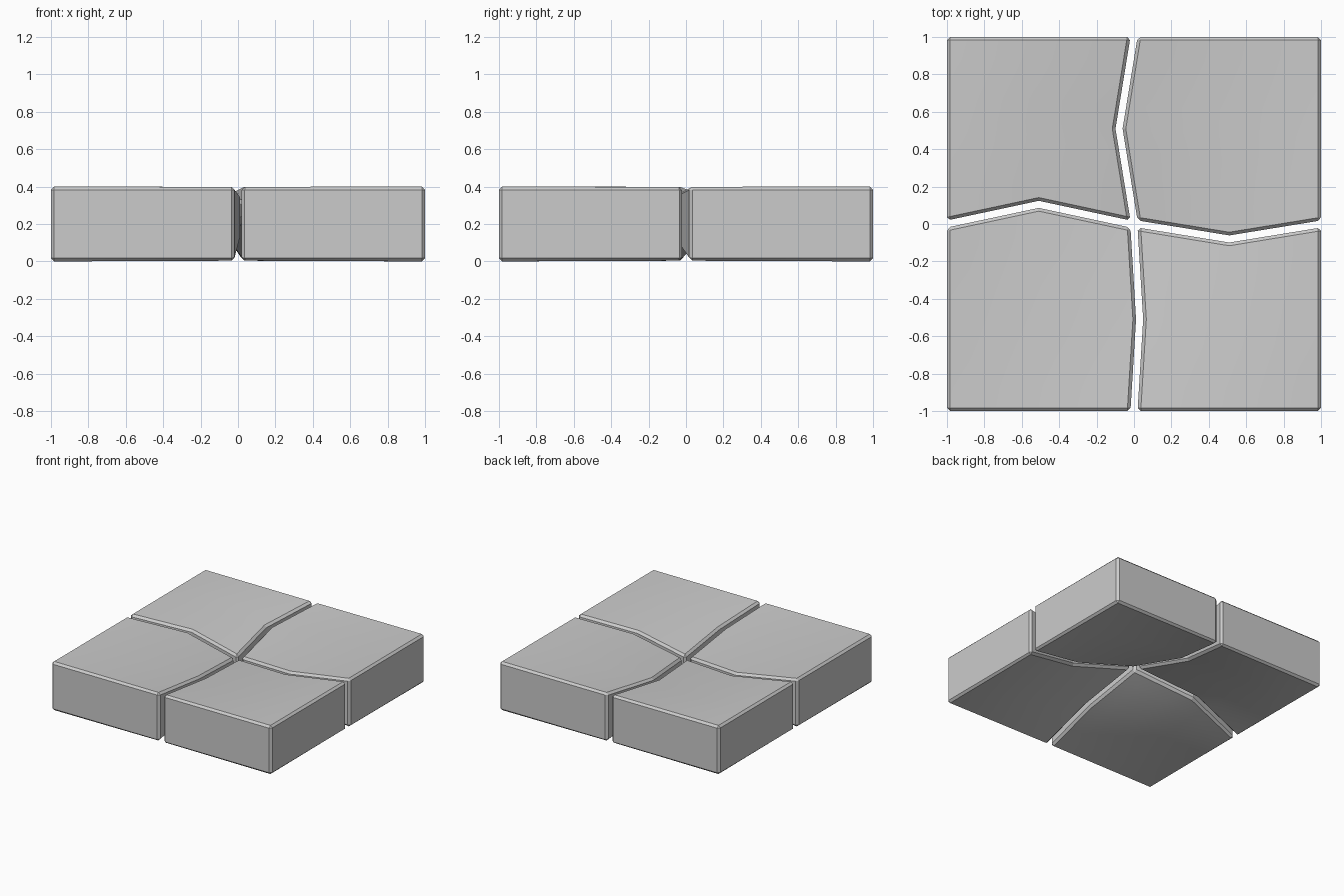
import bpy, bmesh, math

if "Cube" in bpy.data.objects:
    bpy.data.objects.remove(bpy.data.objects["Cube"])

N = 8            # surface divisions per slab side (even, so the kink lands on a vertex)
GAP = 0.019      # half width of the crack
HEIGHT = 0.4
TOP_DIP = 0.08   # sink of the top surface at the centre
BOTTOM_RISE = 0.23
BEVEL = 0.017


def tent(t):
    return 1 - abs(2 * t - 1)


def slab(name, sx, sy, kink_x, kink_y):
    """Quarter slab; kink_x / kink_y shift the middle of its two cracked sides."""
    bm = bmesh.new()
    layers = []
    for top in (False, True):
        grid = []
        for i in range(N + 1):
            row = []
            for j in range(N + 1):
                u, v = i / N, j / N
                x = sx * (GAP + (1 - GAP) * u) + kink_x * tent(v) * (1 - u)
                y = sy * (GAP + (1 - GAP) * v) + kink_y * tent(u) * (1 - v)
                w = (1 - u) * (1 - v)
                z = HEIGHT - TOP_DIP * w if top else BOTTOM_RISE * w
                row.append(bm.verts.new((x, y, z)))
            grid.append(row)
        layers.append(grid)
        for i in range(N):
            for j in range(N):
                bm.faces.new((grid[i][j], grid[i + 1][j],
                              grid[i + 1][j + 1], grid[i][j + 1]))
    # side walls around the border
    ring = ([(i, 0) for i in range(N)] + [(N, j) for j in range(N)]
            + [(i, N) for i in range(N, 0, -1)] + [(0, j) for j in range(N, 0, -1)])
    low, high = layers
    for (a, b), (c, d) in zip(ring, ring[1:] + ring[:1]):
        bm.faces.new((low[a][b], low[c][d], high[c][d], high[a][b]))
    bmesh.ops.recalc_face_normals(bm, faces=bm.faces[:])
    # single-segment chamfer on all sharp edges
    sharp = [e for e in bm.edges if e.calc_face_angle(0) > math.radians(35)]
    bmesh.ops.bevel(bm, geom=sharp, offset=BEVEL, segments=1, profile=0.5,
                    affect='EDGES', clamp_overlap=True)
    mesh = bpy.data.meshes.new(name)
    bm.to_mesh(mesh)
    bm.free()
    ob = bpy.data.objects.new(name, mesh)
    bpy.context.collection.objects.link(ob)
    bpy.ops.object.select_all(action='DESELECT')
    ob.select_set(True)
    bpy.context.view_layer.objects.active = ob
    bpy.ops.object.shade_smooth_by_angle(angle=math.radians(12))


# crack offsets: back, front (in x) and left, right (in y)
BACK, FRONT, LEFT, RIGHT = -0.08, 0.03, 0.105, -0.08
slab("slab_back_left", -1, 1, BACK, LEFT)
slab("slab_back_right", 1, 1, BACK, RIGHT)
slab("slab_front_left", -1, -1, FRONT, LEFT)
slab("slab_front_right", 1, -1, FRONT, RIGHT)
